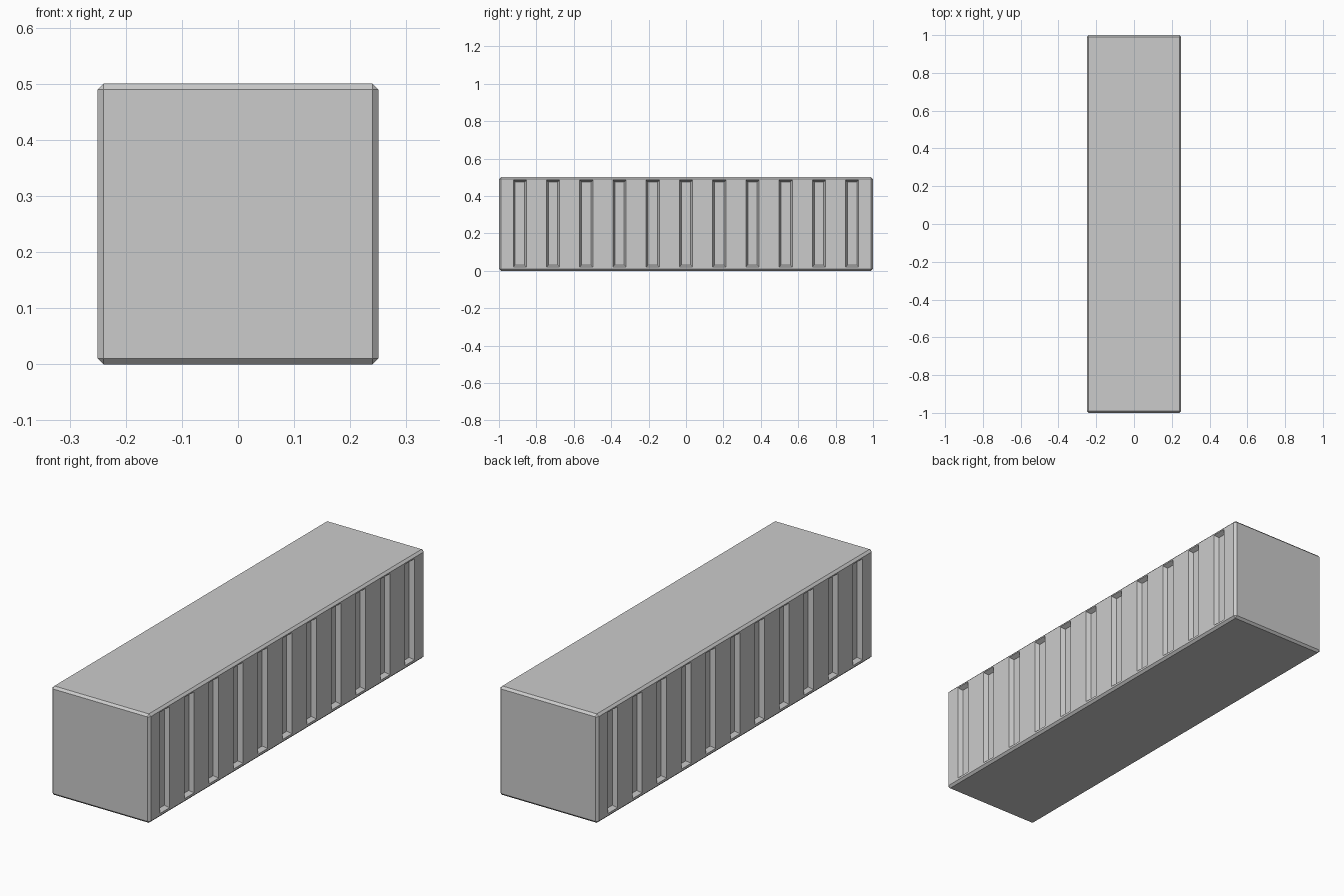
import bpy, bmesh
from mathutils import Vector

if "Cube" in bpy.data.objects:
    bpy.data.objects.remove(bpy.data.objects["Cube"])

W, L, H = 0.5, 2.0, 0.5
BEVEL = 0.01
SLOTS, PITCH = 11, 0.1777
SLOT_W, SLOT_H = 0.07, 0.464
DEPTH, TAPER = 0.02, 0.01


def make_object(name, bm):
    bmesh.ops.recalc_face_normals(bm, faces=bm.faces)
    mesh = bpy.data.meshes.new(name)
    bm.to_mesh(mesh)
    bm.free()
    obj = bpy.data.objects.new(name, mesh)
    bpy.context.collection.objects.link(obj)
    return obj


def add_slot(bm, side, y):
    """Tapered block: wide outside the wall, narrow at the slot floor."""
    geo = bmesh.ops.create_cube(bm, size=1.0)
    for v in geo["verts"]:
        outer = v.co.x > 0
        grow = TAPER if outer else -TAPER
        x = W / 2 + (DEPTH if outer else -DEPTH)
        sy, sz = v.co.y * 2, v.co.z * 2
        v.co = Vector((side * x,
                       y + sy * (SLOT_W / 2 + grow),
                       H / 2 + 0.002 + sz * (SLOT_H / 2 + grow)))


# Block with chamfered edges
bm = bmesh.new()
bmesh.ops.create_cube(bm, size=1.0)
for v in bm.verts:
    v.co = Vector((v.co.x * W, v.co.y * L, (v.co.z + 0.5) * H))
bmesh.ops.bevel(bm, geom=bm.edges[:], offset=BEVEL, offset_type='OFFSET',
                segments=1, profile=0.5, affect='EDGES')
block = make_object("slotted_block", bm)

# Row of slots along both long sides
bm = bmesh.new()
for side in (-1, 1):
    for i in range(SLOTS):
        add_slot(bm, side, (i - (SLOTS - 1) / 2) * PITCH)
cutter = make_object("slot_cutter", bm)
cutter.hide_render = True

# Carve the slots, then drop the cutter
mod = block.modifiers.new("slots", 'BOOLEAN')
mod.operation = 'DIFFERENCE'
mod.solver = 'EXACT'
mod.object = cutter
bpy.context.view_layer.objects.active = block
block.select_set(True)
bpy.ops.object.modifier_apply(modifier=mod.name)
bpy.data.objects.remove(cutter, do_unlink=True)
